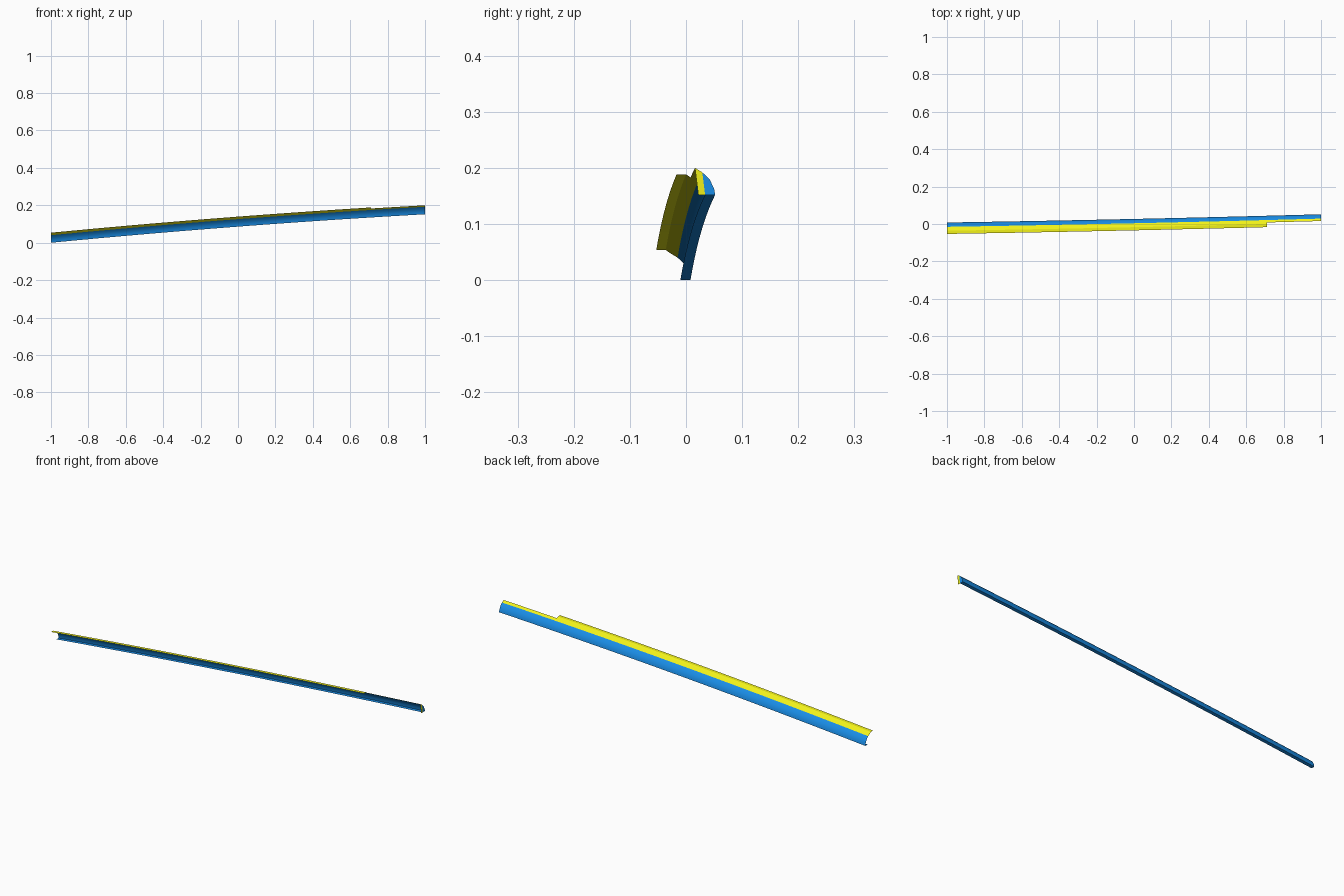
import bpy, bmesh

if "Cube" in bpy.data.objects:
    bpy.data.objects.remove(bpy.data.objects["Cube"])

# Cross-section (y, z) at the left end, from the bottom lip up to the flange
BLUE = [(-0.010, 0.0), (0.008, 0.0), (0.006, 0.011), (-0.002, 0.028), (-0.015, 0.040)]
SHOULDER = [(-0.015, 0.040), (-0.028, 0.048)]
FLANGE = [(-0.028, 0.048), (-0.036, 0.0535), (-0.053, 0.0535)]
NOTCH_X = 0.71


def place(x, p):
    """Sweep path: rises and drifts back along x with a slight bow."""
    t, bow = (x + 1) / 2, 1 - x * x
    return (x, p[0] + 0.044 * t - 0.003 * bow, p[1] + 0.152 * t + 0.01 * bow)


def sweep(bm, profile, xs):
    rows = [[bm.verts.new(place(x, p)) for p in profile] for x in xs]
    for a, b in zip(rows, rows[1:]):
        for j in range(len(profile) - 1):
            bm.faces.new((a[j], a[j + 1], b[j + 1], b[j]))


def cap(bm, points):
    bm.faces.new([bm.verts.new(place(1, p)) for p in points])


def finish(bm, name, color):
    bmesh.ops.remove_doubles(bm, verts=bm.verts, dist=1e-5)
    mesh = bpy.data.meshes.new(name)
    bm.to_mesh(mesh)
    bm.free()
    ob = bpy.data.objects.new(name, mesh)
    bpy.context.collection.objects.link(ob)
    mat = bpy.data.materials.new(name + "_paint")
    mat.diffuse_color = color
    mat.use_nodes = True
    mat.node_tree.nodes["Principled BSDF"].inputs["Base Color"].default_value = mat.diffuse_color
    mesh.materials.append(mat)
    bpy.ops.object.select_all(action='DESELECT')
    ob.select_set(True)
    bpy.context.view_layer.objects.active = ob
    bpy.ops.object.shade_smooth_by_angle()


left = [-1 + (NOTCH_X + 1) * i / 12 for i in range(13)]
right = [NOTCH_X + (1 - NOTCH_X) * i / 3 for i in range(1, 4)]

# Outer wall with bottom lip and closed right end
bm = bmesh.new()
sweep(bm, BLUE, left + right)
cap(bm, BLUE)
finish(bm, "outer_trim", (0.01, 0.27, 0.8, 1))

# Upper strip: full-length shoulder, flange stopping at the notch, end cap
bm = bmesh.new()
sweep(bm, SHOULDER, left + right)
sweep(bm, FLANGE, left)
cap(bm, [(-0.022, 0.0), BLUE[0], *SHOULDER])
finish(bm, "top_flange", (0.87, 0.87, 0.01, 1))
